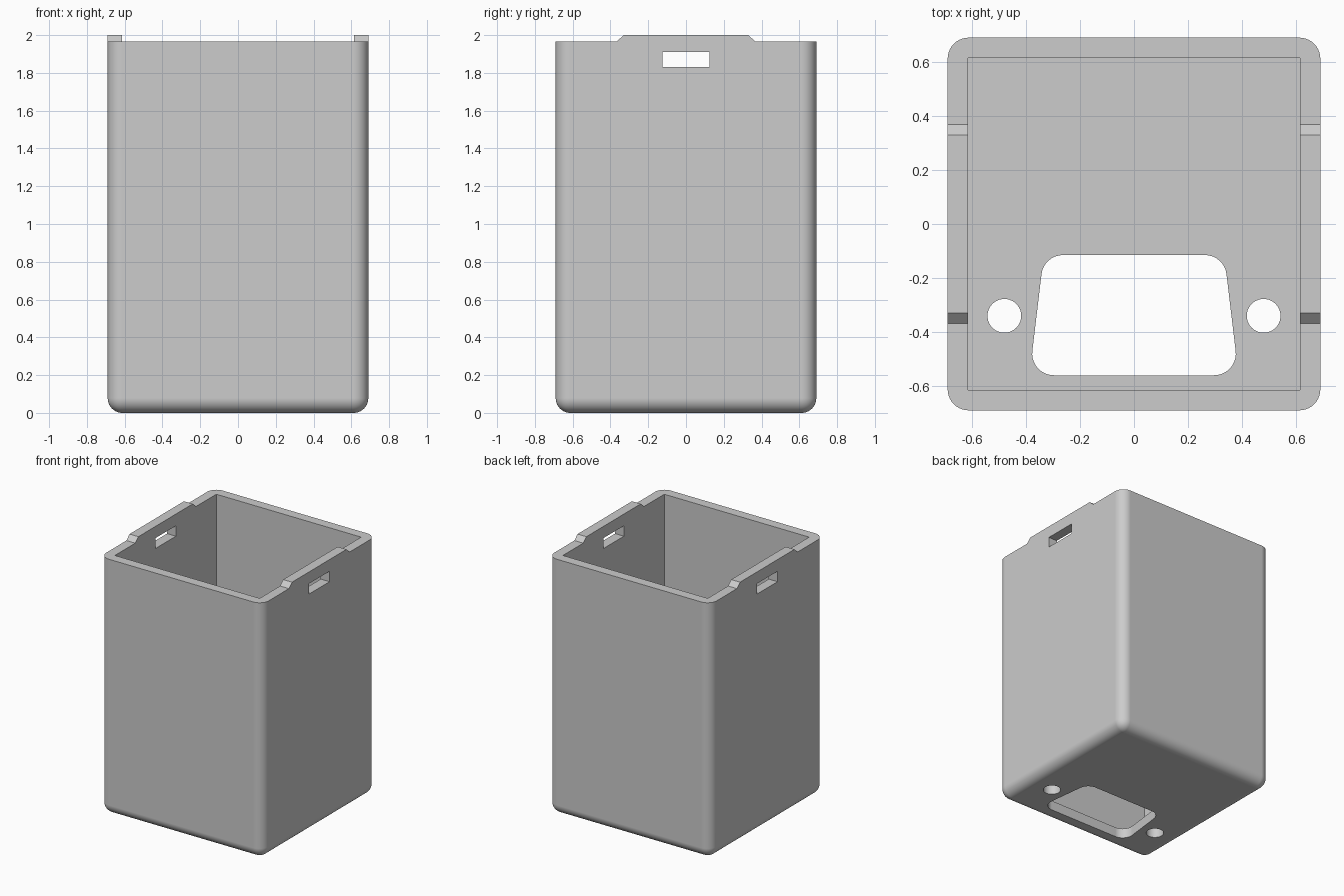
import bpy
import bmesh
from math import cos, sin, radians
from mathutils import Vector

if "Cube" in bpy.data.objects:
    bpy.data.objects.remove(bpy.data.objects["Cube"], do_unlink=True)

HALF = 0.69       # half width of the square body
INNER = 0.615     # half width of the cavity
FLOOR = 0.075     # floor thickness
RIM = 1.965       # height of the rim beside the raised tabs
TOP = 2.0
FILLET = 0.078

grey = bpy.data.materials.new("light grey")
grey.use_nodes = True
colour = (0.604, 0.604, 0.604, 1)
grey.diffuse_color = colour
grey.node_tree.nodes["Principled BSDF"].inputs["Base Color"].default_value = colour


def finish(bm, name):
    bmesh.ops.recalc_face_normals(bm, faces=bm.faces)
    mesh = bpy.data.meshes.new(name)
    bm.to_mesh(mesh)
    bm.free()
    mesh.materials.append(grey)
    obj = bpy.data.objects.new(name, mesh)
    bpy.context.collection.objects.link(obj)
    return obj


def prism(name, outline, low, high, axis="z"):
    """Extrude an outline along z (points are x, y) or x (points are y, z)."""
    bm = bmesh.new()
    place = (lambda a, b: (a, b, low)) if axis == "z" else (lambda a, b: (low, a, b))
    face = bm.faces.new([bm.verts.new(place(a, b)) for a, b in outline])
    step = Vector((0, 0, high - low)) if axis == "z" else Vector((high - low, 0, 0))
    grown = bmesh.ops.extrude_face_region(bm, geom=[face])["geom"]
    bmesh.ops.translate(bm, vec=step, verts=[v for v in grown if isinstance(v, bmesh.types.BMVert)])
    return finish(bm, name)


def arc(cx, cy, r, start, end, steps):
    angles = [radians(start + (end - start) * i / steps) for i in range(steps + 1)]
    return [(cx + r * cos(a), cy + r * sin(a)) for a in angles]


def rectangle(a0, a1, b0, b1):
    return [(a0, b0), (a1, b0), (a1, b1), (a0, b1)]


# Outer block: rounded upright edges and bottom, flat top
bm = bmesh.new()
bmesh.ops.create_cube(bm, size=1)
for v in bm.verts:
    v.co = (v.co.x * 2 * HALF, v.co.y * 2 * HALF, (v.co.z + 0.5) * TOP)
edges = [e for e in bm.edges if min(v.co.z for v in e.verts) < 0.01]
bmesh.ops.bevel(bm, geom=edges, offset=FILLET, segments=10, profile=0.5, affect="EDGES")
body = finish(bm, "container_body")

# Cavity
cutters = [prism("cavity_cutter", rectangle(-INNER, INNER, -INNER, INNER), FLOOR, TOP + 0.2)]

# Lowered rim in front of and behind the side tabs
for side in (-1, 1):
    step = [(side, RIM), (side * 0.368, RIM), (side * 0.33, TOP),
            (side * 0.33, TOP + 0.1), (side, TOP + 0.1)]
    cutters.append(prism("rim_cutter", step, -1, 1, "x"))

# Slots through both side walls
cutters.append(prism("slot_cutter", rectangle(-0.125, 0.125, 1.83, 1.91), -1, 1, "x"))

# Rounded trapezoid opening in the floor
right = arc(0.297, -0.48, 0.08, -90, 6.8, 10) + arc(0.263, -0.195, 0.08, 6.8, 90, 10)
opening = right + [(-x, y) for x, y in reversed(right)]
cutters.append(prism("floor_opening_cutter", opening, -0.1, 0.2))

# Round floor holes
for side in (-1, 1):
    circle = arc(side * 0.48, -0.34, 0.0625, 0, 360, 40)[:-1]
    cutters.append(prism("floor_hole_cutter", circle, -0.1, 0.2))

# Cut the body, then drop the cutters
bpy.ops.object.select_all(action="DESELECT")
bpy.context.view_layer.objects.active = body
body.select_set(True)
for cutter in cutters:
    cutter.hide_render = True
    mod = body.modifiers.new("cut", "BOOLEAN")
    mod.operation = "DIFFERENCE"
    mod.solver = "EXACT"
    mod.object = cutter
    bpy.ops.object.modifier_apply(modifier=mod.name)
    bpy.data.objects.remove(cutter, do_unlink=True)

# Smooth fillets with crisp corners and flat walls
bpy.ops.object.shade_smooth_by_angle(angle=radians(30))
normals = body.modifiers.new("flat_walls", "WEIGHTED_NORMAL")
normals.keep_sharp = True
